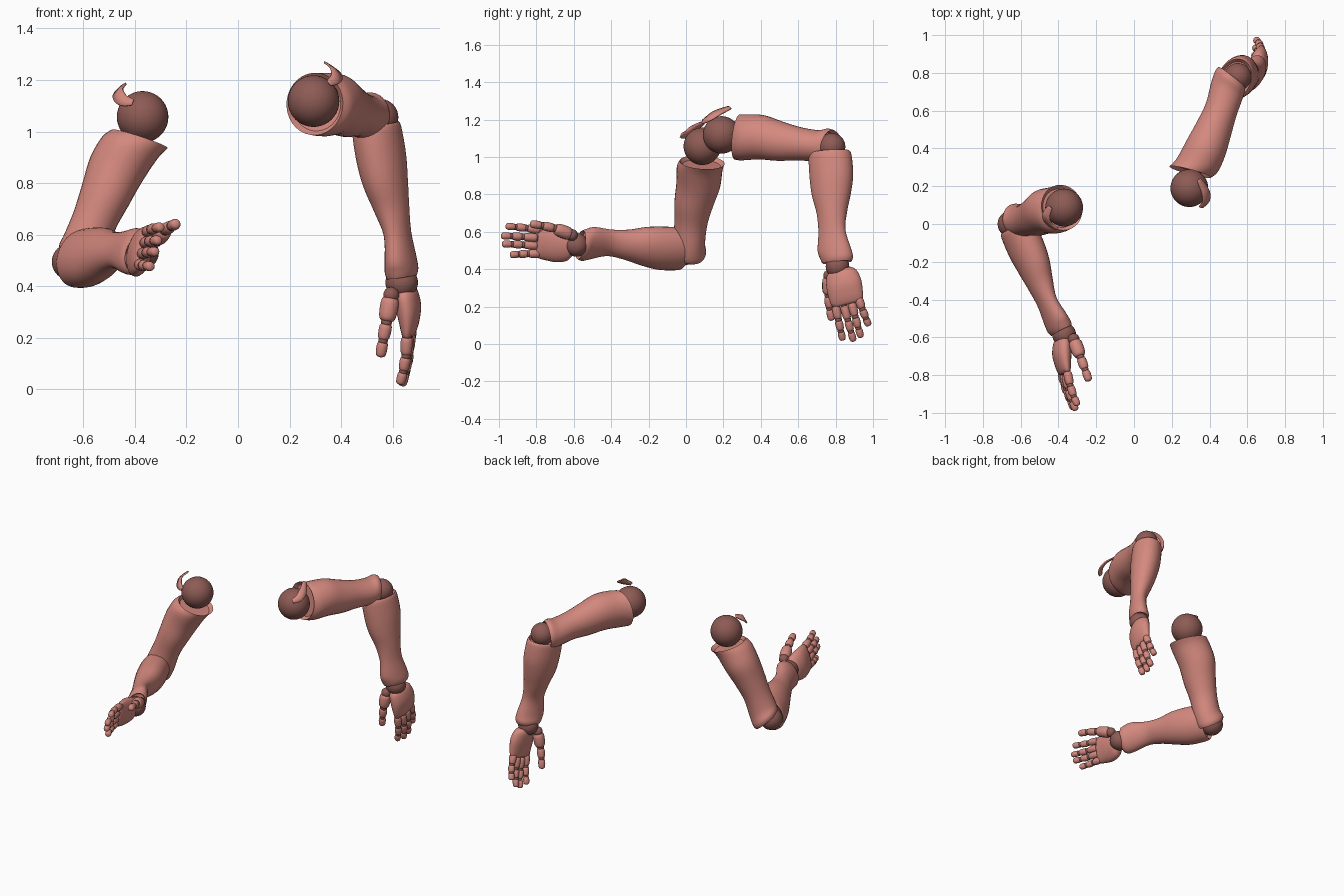
import bpy, bmesh, math
from mathutils import Vector, Matrix

old = bpy.data.objects.get("Cube")
if old:
    bpy.data.objects.remove(old, do_unlink=True)


def material(name, rgb):
    m = bpy.data.materials.new(name)
    m.use_nodes = True
    m.diffuse_color = (*rgb, 1)
    m.node_tree.nodes["Principled BSDF"].inputs["Base Color"].default_value = (*rgb, 1)
    return m


SKIN, JOINT = 0, 1
MATS = [material("salmon_skin", (0.66, 0.25, 0.21)), material("brown_joint", (0.27, 0.105, 0.09))]


def finish(name, bm, sharp=40):
    bmesh.ops.recalc_face_normals(bm, faces=bm.faces)
    me = bpy.data.meshes.new(name)
    bm.to_mesh(me)
    bm.free()
    for m in MATS:
        me.materials.append(m)
    for p in me.polygons:
        p.use_smooth = True
    me.set_sharp_from_angle(angle=math.radians(sharp))
    ob = bpy.data.objects.new(name, me)
    bpy.context.collection.objects.link(ob)
    return ob


def frame(origin, axis, side, out):
    """Columns: along the part, side, out (all made square to each other)."""
    a = Vector(axis).normalized()
    s = Vector(side)
    s = (s - a * s.dot(a)).normalized()
    o = a.cross(s)
    if o.dot(Vector(out)) < 0:
        o = -o
    m = Matrix((a, s, o)).transposed().to_4x4()
    m.translation = origin
    return m


def smooth_rows(rows, steps):
    """Catmull-Rom interpolation between cross-sections."""
    out = []
    for i in range(len(rows) - 1):
        p0, p1, p2, p3 = (rows[max(0, min(len(rows) - 1, i + k))] for k in (-1, 0, 1, 2))
        for j in range(steps):
            t = j / steps
            out.append([0.5 * (2 * b + (c - a) * t + (2 * a - 5 * b + 4 * c - d) * t * t
                               + (3 * b - a - 3 * c + d) * t ** 3)
                        for a, b, c, d in zip(p0, p1, p2, p3)])
    return out + [list(rows[-1])]


def loft(bm, mat, rows, sides=32, steps=4, lip=0.0):
    """Rows: distance, side offset, out offset, side radius, out radius, slant of cut."""
    rows = smooth_rows(rows, steps)
    if lip:  # recessed sockets at both ends
        def recess(r, d):
            return [r[0] + d, r[1], r[2], r[3] * 0.85, r[4] * 0.85, r[5]]
        rows = [recess(rows[0], lip)] + rows + [recess(rows[-1], -lip)]
    rings = []
    for s, cs, co, rs, ro, k in rows:
        ring = []
        for i in range(sides):
            a = 2 * math.pi * i / sides
            y, z = cs + rs * math.cos(a), co + ro * math.sin(a)
            ring.append(bm.verts.new(mat @ Vector((s + k * z, y, z))))
        rings.append(ring)
    for a, b in zip(rings, rings[1:]):
        for i in range(sides):
            j = (i + 1) % sides
            bm.faces.new((a[i], a[j], b[j], b[i]))
    bm.faces.new(rings[0])
    bm.faces.new(rings[-1])


def add_ball(bm, centre, r, seg=16):
    res = bmesh.ops.create_uvsphere(bm, u_segments=seg, v_segments=seg // 2, radius=r,
                                    matrix=Matrix.Translation(centre))
    for f in {f for v in res["verts"] for f in v.link_faces}:
        f.material_index = JOINT


def ball(name, centre, r):
    bm = bmesh.new()
    add_ball(bm, Vector(centre), r, 40)
    finish(name, bm)


def finger(name, mat, knots, radii):
    """Chain of rounded bones with a small joint ball at the start of each."""
    bm = bmesh.new()
    pts = [mat @ Vector(k) for k in knots]
    for a, b, r in zip(pts, pts[1:], radii):
        d = b - a
        n = d.length
        m = frame(a, d, mat.col[1].to_3d(), mat.col[2].to_3d())
        shape = [(0.10, 0.7), (0.2, 0.95), (0.5, 1), (0.8, 0.92), (0.94, 0.7), (1, 0.3)]
        loft(bm, m, [(t * n, 0, 0, r * w, r * w, 0) for t, w in shape], 14, 2)
        add_ball(bm, a, r * 0.88, 14)
    finish(name, bm, 60)


def shoulder_flap(name, path, centre):
    """Thin curved strip of shell hovering over the shoulder ball."""
    bm = bmesh.new()
    rows = smooth_rows(path, 6)
    c = Vector(centre)
    pairs = []
    for i, p in enumerate(rows):
        p = Vector(p)
        t = Vector(rows[min(i + 1, len(rows) - 1)]) - Vector(rows[max(i - 1, 0)])
        across = t.cross(p - c).normalized()
        w = 0.012 + 0.014 * math.sin(math.pi * i / (len(rows) - 1))
        pairs.append([bm.verts.new(p + across * w * k) for k in (-1, 0, 1)])
    for a, b in zip(pairs, pairs[1:]):
        for i in range(2):
            bm.faces.new((a[i], a[i + 1], b[i + 1], b[i]))
    ob = finish(name, bm)
    mod = ob.modifiers.new("thickness", "SOLIDIFY")
    mod.thickness = 0.008


# Cross-sections shared by both arms
UPPER = [(0.085, 0.0, -0.03, 0.122, 0.112, 0.15), (0.13, 0.0, -0.01, 0.124, 0.114, 0.1),
         (0.23, -0.01, -0.003, 0.119, 0.110, 0), (0.34, 0.0, -0.006, 0.106, 0.098, 0),
         (0.45, 0.003, -0.012, 0.089, 0.088, 0), (0.55, 0.003, -0.024, 0.085, 0.094, -0.1),
         (0.60, -0.004, -0.028, 0.092, 0.094, -0.22), (0.625, -0.004, -0.028, 0.085, 0.086, -0.25)]
FORE = [(0.025, 0.018, -0.012, 0.108, 0.085, 0), (0.05, 0.018, -0.012, 0.119, 0.092, 0),
        (0.155, 0.015, -0.01, 0.121, 0.093, 0), (0.255, 0.018, -0.005, 0.108, 0.084, 0),
        (0.355, 0.016, 0.005, 0.084, 0.067, 0), (0.455, 0.016, 0.016, 0.076, 0.049, 0),
        (0.555, 0.009, 0.012, 0.094, 0.055, 0), (0.60, 0.0, 0.006, 0.092, 0.06, 0),
        (0.625, 0.0, 0.004, 0.082, 0.054, 0)]
PALM = [(0.02, -0.01, -0.01, 0.06, 0.036, 0), (0.045, -0.012, -0.014, 0.084, 0.046, 0),
        (0.10, -0.012, -0.022, 0.096, 0.048, 0), (0.16, -0.008, -0.024, 0.094, 0.038, 0),
        (0.2, -0.006, -0.022, 0.086, 0.027, 0), (0.212, -0.006, -0.022, 0.07, 0.014, 0)]
# name, start distance, start side, tip distance, tip side
FINGERS = [("index", 0.195, 0.060, 0.390, 0.073), ("middle", 0.205, 0.016, 0.410, 0.018),
           ("ring", 0.200, -0.027, 0.400, -0.026), ("little", 0.185, -0.068, 0.350, -0.082)]


def arm(side, shoulder, elbow, wrist, hand_dir, thumb_dir, flap):
    s, e, w = Vector(shoulder), Vector(elbow), Vector(wrist)
    sign = 1 if side == "left" else -1
    u, f = e - s, w - e
    outer = f.cross(u) * sign

    # Joints
    ball(side + "_shoulder_ball", s, 0.1)
    ball(side + "_elbow_ball", e, 0.072)
    ball(side + "_wrist_ball", w, 0.063)
    shoulder_flap(side + "_shoulder_flap", flap, s)

    # Limb shells
    for name, origin, axis, toward, rows in (("upper_arm", s, u, f, UPPER), ("forearm", e, f, -u, FORE)):
        bm = bmesh.new()
        loft(bm, frame(origin, axis, toward, outer), rows, lip=0.02)
        finish(side + "_" + name, bm)

    # Hand
    hand = frame(w, hand_dir, thumb_dir, (-sign, 0, 0))
    bm = bmesh.new()
    loft(bm, hand, PALM)
    finish(side + "_palm", bm, 60)
    for name, d0, w0, d1, w1 in FINGERS:
        knots = [(d0 + (d1 - d0) * t, w0 + (w1 - w0) * t, -0.022 + 0.032 * t * t)
                 for t in (0, 0.42, 0.73, 1)]
        finger(f"{side}_{name}_finger", hand, knots, (0.0235, 0.0215, 0.0195))
    finger(side + "_thumb", hand,
           [(0.035, 0.06, 0.035), (0.135, 0.092, 0.052), (0.205, 0.105, 0.066), (0.27, 0.112, 0.078)],
           (0.036, 0.025, 0.022))


arm("right", (-0.37, 0.087, 1.057), (-0.65, 0.0, 0.495), (-0.37, -0.585, 0.53),
    (0.12, -0.985, 0.08), (0.22, 0.05, 0.97),
    [(-0.41, -0.03, 1.115), (-0.452, 0.0, 1.125), (-0.468, 0.04, 1.155), (-0.445, 0.09, 1.185)])
arm("left", (0.293, 0.19, 1.118), (0.55, 0.78, 1.055), (0.635, 0.81, 0.415),
    (0.03, 0.25, -0.967), (-0.12, -0.95, -0.25),
    [(0.355, 0.085, 1.19), (0.383, 0.12, 1.21), (0.38, 0.17, 1.24), (0.345, 0.235, 1.268)])
